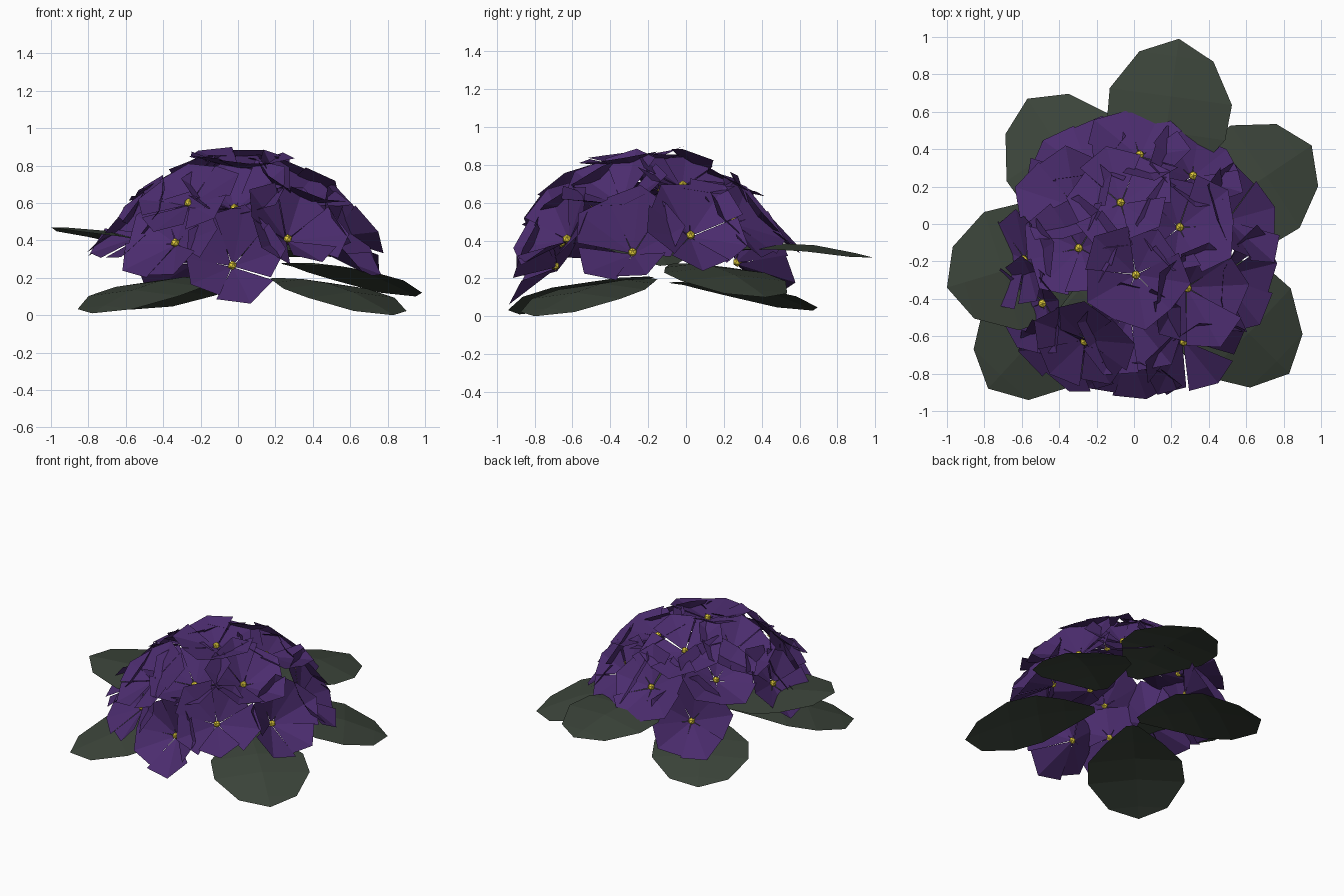
import bpy, bmesh, math, random
from mathutils import Vector

if "Cube" in bpy.data.objects:
    bpy.data.objects.remove(bpy.data.objects["Cube"])

random.seed(11)


def material(name, rgb):
    m = bpy.data.materials.new(name)
    m.diffuse_color = (*rgb, 1)
    m.use_nodes = True
    m.node_tree.nodes["Principled BSDF"].inputs["Base Color"].default_value = m.diffuse_color
    return m


PURPLE = material("petal_purple", (0.070, 0.025, 0.155))
GREEN = material("leaf_green", (0.044, 0.058, 0.042))
YELLOW = material("pollen_yellow", (0.85, 0.68, 0.05))


def finish(name, bm, mat):
    me = bpy.data.meshes.new(name)
    bm.to_mesh(me)
    bm.free()
    me.materials.append(mat)
    ob = bpy.data.objects.new(name, me)
    bpy.context.collection.objects.link(ob)
    return ob


def leaf(name, base, tip):
    """Broad flat leaf folded gently along its midrib."""
    base, tip = Vector(base), Vector(tip)
    along = tip - base
    side = along.cross(Vector((0, 0, 1))).normalized()
    up = side.cross(along).normalized()
    stations = [(0.0, 0.04), (0.22, 0.2), (0.42, 0.32), (0.64, 0.33), (0.89, 0.2)]
    bm = bmesh.new()
    rows = []
    for t, w in stations:
        mid = base + along * t + up * 0.06 * math.sin(math.pi * t)
        rows.append([bm.verts.new(mid + side * w * s - up * 0.1 * w * abs(s))
                     for s in (-1, 0, 1)])
    for a, b in zip(rows, rows[1:]):
        for i in (0, 1):
            bm.faces.new((a[i], a[i + 1], b[i + 1], b[i]))
    end = bm.verts.new(tip)
    for i in (0, 1):
        bm.faces.new((rows[-1][i], rows[-1][i + 1], end))
    bmesh.ops.recalc_face_normals(bm, faces=bm.faces)
    if sum(f.normal.z for f in bm.faces) < 0:
        bmesh.ops.reverse_faces(bm, faces=bm.faces)
    finish(name, bm, GREEN)


def flower(index, pos, core=Vector((0, -0.18, 0.03))):
    """Five folded petals in a cup whose rim lies on the dome, with a pollen bead."""
    pos = Vector(pos)
    n = (pos - core).normalized()
    u = n.orthogonal().normalized()
    v = n.cross(u)
    roll = random.uniform(0, math.tau)
    dist = (pos - Vector((0, -0.18, 0.1))).length
    cup = min(0.18, max(0.07, 0.75 - dist))
    bm = bmesh.new()

    def point(angle, r, h):
        return bm.verts.new(pos + (u * math.cos(angle) + v * math.sin(angle)) * r + n * h)

    for k in range(5):
        a = roll + k * math.tau / 5
        r = random.uniform(0.27, 0.32)
        h = cup + random.uniform(-0.03, 0.03)
        tilt = random.uniform(-0.015, 0.015)
        half = math.radians(37)
        c = point(a, 0.004, 0)
        left = point(a - half, r * 0.88, h * 0.9 - tilt)
        end = point(a, r, h - 0.01)
        right = point(a + half, r * 0.88, h * 0.9 + tilt)
        bm.faces.new((c, left, end))
        bm.faces.new((c, end, right))
    finish(f"flower_petals_{index}", bm, PURPLE)

    # pollen bead
    bm = bmesh.new()
    bmesh.ops.create_icosphere(bm, subdivisions=1, radius=0.025)
    bmesh.ops.translate(bm, verts=bm.verts, vec=pos + n * 0.014)
    finish(f"flower_centre_{index}", bm, YELLOW)


# leaves under the flowers: base, tip
leaf("leaf_back", (0.12, 0.13, 0.34), (0.24, 0.99, 0.31))
leaf("leaf_back_left", (-0.1, -0.07, 0.18), (-0.57, 0.67, 0.03))
leaf("leaf_right", (0.25, -0.05, 0.28), (0.95, 0.42, 0.10))
leaf("leaf_front_right", (0.2, -0.18, 0.20), (0.83, -0.8, 0.0))
leaf("leaf_front_left", (-0.15, -0.2, 0.21), (-0.78, -0.88, 0.01))
leaf("leaf_left", (-0.2, -0.1, 0.27), (-1.0, -0.34, 0.47))

# flower centres over the dome
flowers = [
    # crown
    (0.01, -0.27, 0.78), (0.24, -0.02, 0.68), (0.28, -0.34, 0.59),
    (-0.07, 0.11, 0.70), (-0.29, -0.13, 0.66),
    # front
    (-0.33, -0.65, 0.38), (-0.26, -0.62, 0.59), (-0.02, -0.48, 0.56),
    (-0.03, -0.68, 0.26), (0.26, -0.62, 0.40),
    # right
    (0.47, -0.28, 0.33), (0.50, 0.02, 0.42),
    # left
    (-0.58, -0.19, 0.48), (-0.48, -0.42, 0.44), (-0.31, 0.09, 0.54),
    # back
    (0.31, 0.25, 0.49), (0.03, 0.36, 0.50), (-0.23, 0.26, 0.28),
]
for i, p in enumerate(flowers):
    flower(i + 1, p)
